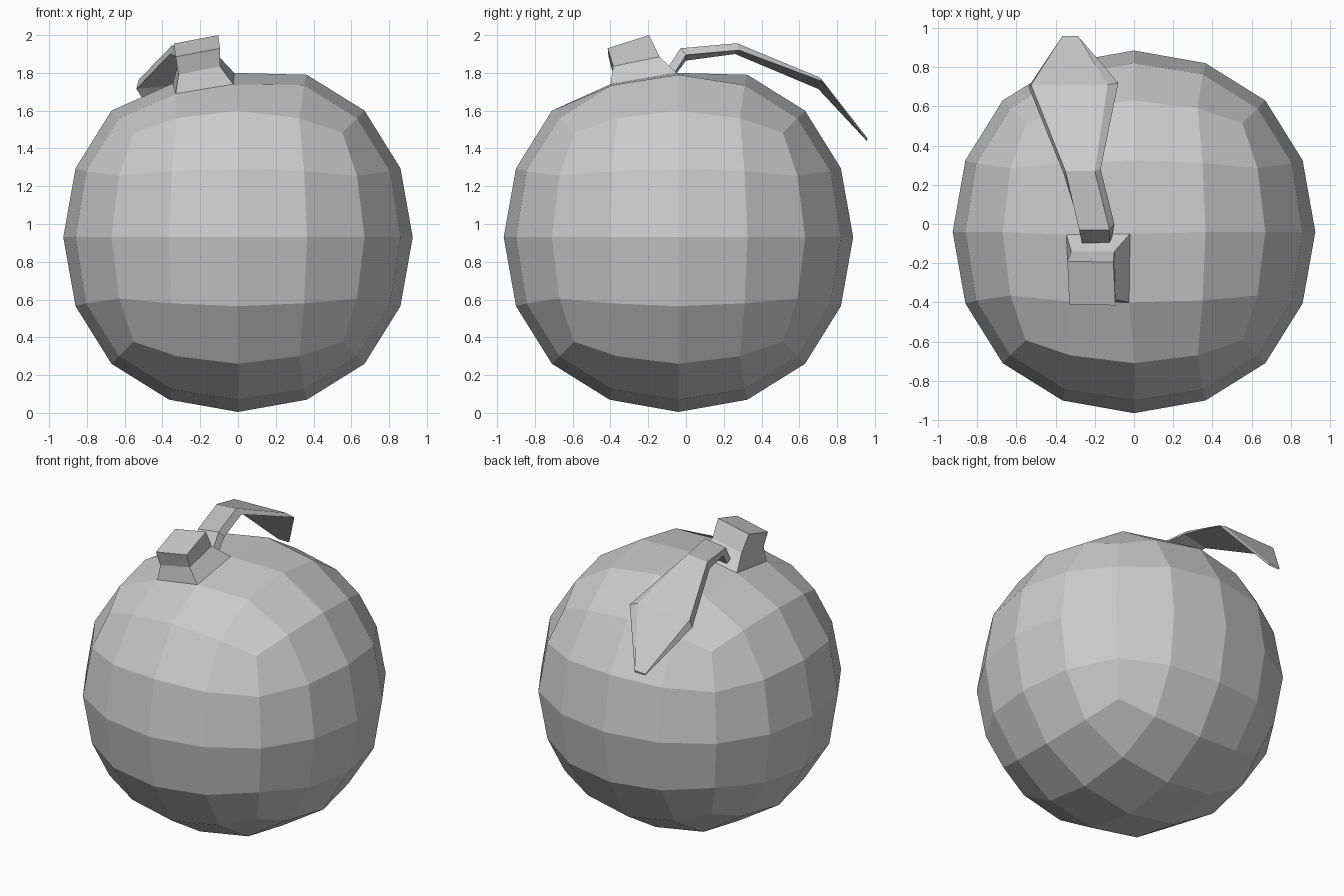
import bpy, bmesh
from mathutils import Vector

if "Cube" in bpy.data.objects:
    bpy.data.objects.remove(bpy.data.objects["Cube"])

C = Vector((0, -0.04, 0.93))  # centre of the round body


def finish(bm, name):
    bmesh.ops.recalc_face_normals(bm, faces=bm.faces)
    me = bpy.data.meshes.new(name)
    bm.to_mesh(me)
    bm.free()
    ob = bpy.data.objects.new(name, me)
    bpy.context.collection.objects.link(ob)
    return ob


def loft(rings, name):
    """Skin a list of four-point rings and cap both ends."""
    bm = bmesh.new()
    vs = [[bm.verts.new(p) for p in r] for r in rings]
    for a, b in zip(vs, vs[1:]):
        for i in range(4):
            j = (i + 1) % 4
            bm.faces.new((a[i], a[j], b[j], b[i]))
    bm.faces.new(vs[0])
    bm.faces.new(vs[-1])
    return finish(bm, name)


# Fuse socket: base ring, waist ring, top ring (front-right, back-right, back-left, front-left)
base = [(-.025, -.40, 1.74), (-.02, -.05, 1.80), (-.345, -.055, 1.745), (-.33, -.395, 1.69)]
waist = [(-.095, -.385, 1.835), (-.10, -.14, 1.885), (-.32, -.14, 1.84), (-.315, -.385, 1.79)]
top = [(-.095, -.415, 1.93), (-.105, -.195, 2.0), (-.34, -.19, 1.955), (-.33, -.41, 1.885)]

# Body: rounded cube, four quads across each side
size = {(0, 0, 2): (0, 0, .925), (0, 1, 2): (0, .365, .86), (0, 2, 2): (0, .67, .67),
        (1, 1, 2): (.35, .35, .805), (1, 2, 2): (.325, .63, .63), (2, 2, 2): (.553, .553, .553)}
# top quad that is flattened to carry the fuse socket
seat = dict(zip([(0, -1, 2), (0, 0, 2), (-1, 0, 2), (-1, -1, 2)], base))
bm = bmesh.new()
bmesh.ops.create_cube(bm, size=4)
bmesh.ops.subdivide_edges(bm, edges=bm.edges[:], cuts=3, use_grid_fill=True)
for v in bm.verts:
    g = [round(c) for c in v.co]
    key = tuple(sorted(abs(c) for c in g))
    look = dict(zip(key, size[key]))
    p = C + Vector([look[abs(c)] * (1 if c >= 0 else -1) for c in g])
    v.co = seat.get(tuple(g), p)
finish(bm, "round_body")

loft([base, waist, top], "fuse_socket")

# Lever: sections top-left, top-right, bottom-right, bottom-left
loft([
    [(-.265, -.10, 1.80), (-.125, -.10, 1.82), (-.11, -.06, 1.80), (-.265, -.06, 1.785)],
    [(-.28, -.03, 1.91), (-.125, -.03, 1.93), (-.10, 0, 1.895), (-.28, 0, 1.865)],
    [(-.35, .27, 1.945), (-.20, .27, 1.957), (-.17, .28, 1.92), (-.36, .26, 1.90)],
    [(-.525, .71, 1.765), (-.135, .71, 1.775), (-.08, .72, 1.755), (-.538, .70, 1.715)],
    [(-.365, .96, 1.45), (-.285, .96, 1.455), (-.285, .957, 1.44), (-.365, .957, 1.44)],
], "lever")
